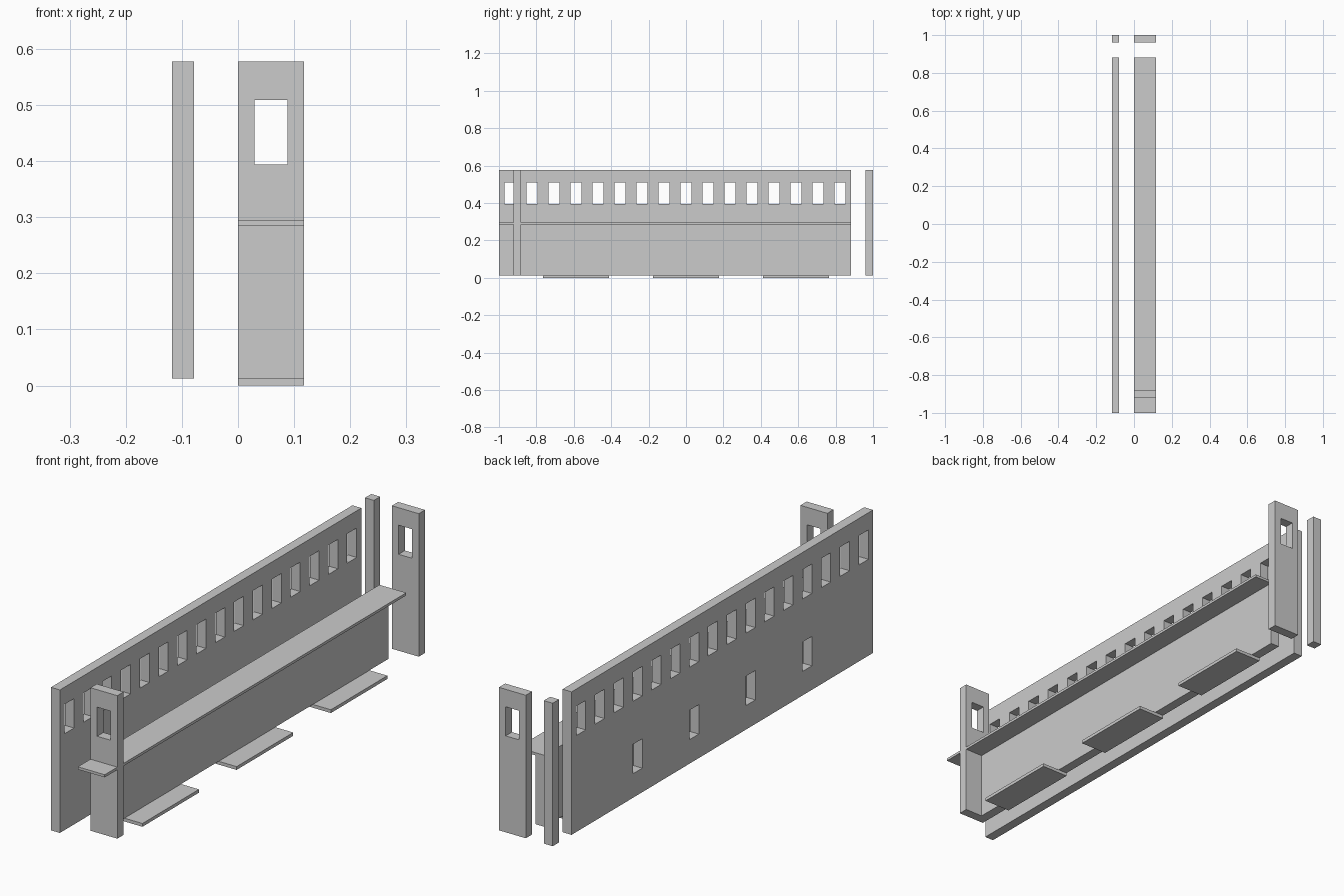
import bpy, bmesh

if "Cube" in bpy.data.objects:
    bpy.data.objects.remove(bpy.data.objects["Cube"])

U = 2 / 17            # bay spacing
T = U / 3             # board thickness
Z0, Z1 = 0.013, 0.578 # board bottom and top
END = -1 + 16 * U     # far end of the long boards


def box(name, x, y, z):
    """Plain board given by its (min, max) ranges."""
    bm = bmesh.new()
    bmesh.ops.create_cube(bm, size=1)
    for v in bm.verts:
        v.co = [r[0] + (c + 0.5) * (r[1] - r[0]) for c, r in zip(v.co, (x, y, z))]
    return finish(name, bm)


def finish(name, bm):
    me = bpy.data.meshes.new(name)
    bm.to_mesh(me)
    bm.free()
    ob = bpy.data.objects.new(name, me)
    bpy.context.collection.objects.link(ob)
    return ob


def pierced_board(name, span, holes, place):
    """Upright sheet over span x (Z0, Z1) with rectangular openings, then thickened."""
    us = sorted({round(c, 5) for h in holes for c in h[:2]} | set(span))
    zs = sorted({round(c, 5) for h in holes for c in h[2:]} | {Z0, Z1})
    bm = bmesh.new()
    grid = [[bm.verts.new(place(a, z)) for z in zs] for a in us]
    for i in range(len(us) - 1):
        for j in range(len(zs) - 1):
            a, z = (us[i] + us[i + 1]) / 2, (zs[j] + zs[j + 1]) / 2
            if not any(h[0] < a < h[1] and h[2] < z < h[3] for h in holes):
                bm.faces.new((grid[i][j], grid[i + 1][j],
                              grid[i + 1][j + 1], grid[i][j + 1]))
    bmesh.ops.delete(bm, geom=[v for v in bm.verts if not v.link_faces], context='VERTS')
    ob = finish(name, bm)
    mod = ob.modifiers.new("thickness", 'SOLIDIFY')
    mod.thickness, mod.offset = T, 0
    return ob


def opening(centre, low, high):
    return (centre - U / 4, centre + U / 4, low, high)


# Long wall: row of windows, plus four lower openings
mid = (END - 1) / 2
upper = [opening(-1 + (k + 0.5) * U, 0.394, 0.51) for k in range(16)]
lower = [opening(mid + (k - 1.5) * 3 * U, 0.108, 0.224) for k in range(4)]
wall_x = -U + T / 2
pierced_board("long_wall", (-1, END), upper + lower, lambda a, z: (wall_x, a, z))

# End walls, each with one window
for name, y in (("front_end_wall", -1 + 2.5 * T), ("back_end_wall", 1 - T / 2)):
    pierced_board(name, (0, U), [opening(U / 2, 0.394, 0.509)],
                  lambda a, z, y=y: (a, y, z))

# Separate corner post
box("corner_post", (-U, -U + T), (1 - T, 1), (Z0, Z1))

# Shelf and the plain panel under it
box("shelf", (0, U), (-1, END), (0.285, 0.2955))
box("lower_panel", (0, T), (-1 + 3 * T, END), (Z0, 0.285))

# Three ground plates
for k in (-1, 0, 1):
    c = k * 5 * U
    box(f"ground_plate_{k + 2}", (0, U), (c - 1.5 * U, c + 1.5 * U), (0, Z0))
